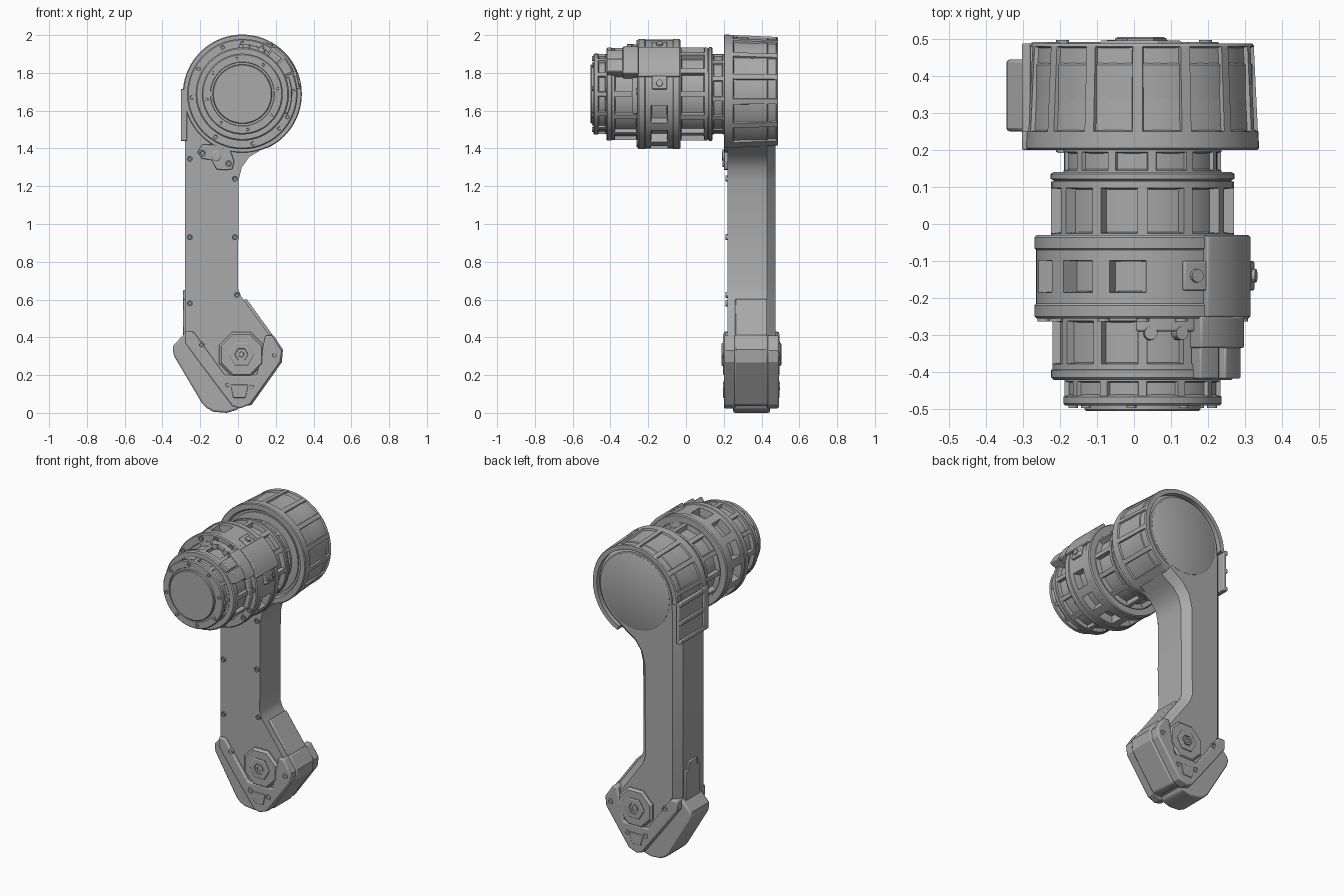
import bpy, bmesh
from math import radians, sin, cos, tau
from mathutils import Vector

if "Cube" in bpy.data.objects:
    bpy.data.objects.remove(bpy.data.objects["Cube"])

grey = bpy.data.materials.new("plain_grey")
grey.use_nodes = True
grey.diffuse_color = (0.4, 0.4, 0.4, 1)
grey.node_tree.nodes["Principled BSDF"].inputs["Base Color"].default_value = (0.4, 0.4, 0.4, 1)

HUB = (0.023, 1.688)     # motor axis, x and z
PIVOT = (0.018, 0.31)    # lower joint axis


def finish(name, bm, bevel=0):
    bmesh.ops.recalc_face_normals(bm, faces=bm.faces)
    for f in bm.faces:
        f.smooth = True
    mesh = bpy.data.meshes.new(name)
    bm.to_mesh(mesh)
    bm.free()
    mesh.set_sharp_from_angle(angle=radians(28))
    mesh.materials.append(grey)
    ob = bpy.data.objects.new(name, mesh)
    bpy.context.collection.objects.link(ob)
    if bevel:
        mod = ob.modifiers.new("soft_edge", "BEVEL")
        mod.width, mod.segments, mod.limit_method = bevel, 2, "ANGLE"
        mod.angle_limit = radians(40)
    return ob


def spin(name, profile, centre=HUB, segs=64, start=0, sweep=360, closed=False,
         pocket=None, depth=0.02, bevel=0):
    """Turn a (radius, y) profile about a y axis; pocket(i, j) sinks faces."""
    bm = bmesh.new()
    full = sweep == 360
    rings = []
    for i in range(segs if full else segs + 1):
        a = radians(start + sweep * i / segs)
        rings.append([bm.verts.new((centre[0] + r * cos(a), y, centre[1] + r * sin(a)))
                      for r, y in profile])
    n = len(profile)
    sunk = []
    for i in range(segs):
        p, q = rings[i], rings[(i + 1) % len(rings)]
        for j in range(n if closed else n - 1):
            k = (j + 1) % n
            f = bm.faces.new((p[j], p[k], q[k], q[j]))
            if pocket and pocket(i, j):
                sunk.append(f)
    if not full:
        bm.faces.new(rings[0])
        bm.faces.new(rings[-1])
    elif not closed:
        for j in (0, n - 1):
            bm.faces.new([r[j] for r in rings])
    bmesh.ops.recalc_face_normals(bm, faces=bm.faces)
    if sunk:
        bmesh.ops.inset_region(bm, faces=sunk, thickness=0.004, depth=-depth)
    return finish(name, bm, bevel)


def prism(name, outline, y0, y1, chamfer=0, bevel=0.006):
    """Extrude an (x, z) outline along y, with an optional chamfered back."""
    bm = bmesh.new()
    front = [bm.verts.new((x, y0, z)) for x, z in outline]
    back = [bm.verts.new((x, y1 - chamfer, z)) for x, z in outline]
    bm.faces.new(front)
    cap = bm.faces.new(back)
    for i in range(len(front)):
        k = (i + 1) % len(front)
        bm.faces.new((front[i], front[k], back[k], back[i]))
    bmesh.ops.recalc_face_normals(bm, faces=bm.faces)
    if chamfer:
        bmesh.ops.inset_region(bm, faces=[cap], thickness=chamfer, depth=chamfer)
    return finish(name, bm, bevel)


def box(name, x0, x1, y0, y1, z0, z1, bevel=0.004):
    return prism(name, [(x0, z0), (x1, z0), (x1, z1), (x0, z1)], y0, y1, 0, bevel)


def arc_block(name, a0, a1, r0, r1, y0, y1):
    return spin(name, [(r0, y0), (r1, y0), (r1, y1), (r0, y1)], segs=12,
                start=a0, sweep=a1 - a0, closed=True, bevel=0.005)


def bolt(name, x, z, y, r=0.016, side=-1):
    """Round head with a sunk socket, facing front (-1) or back (1)."""
    t = y + side * 0.008
    spin(name, [(r, y - side * 0.01), (r, t), (r * 0.6, t), (r * 0.5, y)], (x, z), 12)


def radial_bolt(name, angle, radius, y):
    bm = bmesh.new()
    d = Vector((cos(radians(angle)), 0, sin(radians(angle))))
    m = d.to_track_quat("Z", "Y").to_matrix().to_4x4()
    m.translation = Vector((HUB[0], y, HUB[1])) + d * radius
    bmesh.ops.create_cone(bm, cap_ends=True, segments=12, radius1=0.02, radius2=0.018,
                          depth=0.03, matrix=m)
    finish(name, bm)


def on_circle(r, deg):
    return HUB[0] + r * cos(radians(deg)), HUB[1] + r * sin(radians(deg))


# Arm body: straight beam, round head and kinked lower end
head = [on_circle(0.298, 178 - 8 * i) for i in range(31)]
arm = [(-0.28, 0.43), (-0.28, 1.64)] + head + [
    (0.11, 1.385), (0.06, 1.355), (0.02, 1.30), (0.003, 1.23), (0, 0.66), (0.015, 0.62),
    (0.175, 0.40), (0.225, 0.33), (0.215, 0.27), (0.05, 0.045), (0, 0.035), (-0.2, 0.26)]
prism("arm_body", arm, 0.22, 0.475, chamfer=0.045, bevel=0)
spin("arm_back_disc", [(0.238, 0.46), (0.238, 0.476), (0.23, 0.48)])
for n, (x, z) in enumerate([(-0.255, 1.345), (-0.255, 0.93), (-0.255, 0.58),
                            (-0.017, 1.24), (-0.017, 0.93), (-0.006, 0.625)]):
    bolt(f"arm_bolt_{n}", x, z, 0.217)

# Tread around the head, with sunk pads between ribs
tread = [(0.28, 0.2), (0.31, 0.2), (0.315, 0.205), (0.313, 0.25), (0.302, 0.48),
         (0.297, 0.488), (0.27, 0.488)]
spin("head_tread", tread, segs=49, start=-65, sweep=245, closed=True, depth=0.011,
     pocket=lambda i, j: j == 3 and i > 1 and i % 5 != 1)
spin("head_front_rim", [(0.27, 0.24), (0.27, 0.212), (0.278, 0.2), (0.308, 0.2), (0.312, 0.24)],
     closed=True)
spin("head_inner_ring", [(0.255, 0.23), (0.255, 0.212), (0.235, 0.208)])

# Flat tread lip down the right flank
box("lip_plate", -0.292, -0.27, 0.2, 0.488, 1.44, 1.7)
box("lip_front_edge", -0.303, -0.28, 0.2, 0.25, 1.44, 1.715)
for n in range(3):
    z = 1.44 + 0.12 * n
    box(f"lip_rib_{n}", -0.303, -0.28, 0.24, 0.488, z, z + 0.026)

# Motor: neck, ribbed drum, windowed band, ribbed front drum, nose and cap
def ribs(row):
    return lambda i, j: j == row and i % 5 != 0

spin("motor_neck", [(0.213, 0.23), (0.213, 0.195), (0.213, 0.145), (0.213, 0.12)], segs=60,
     start=80, pocket=ribs(1), depth=0.01)
spin("motor_rear_flange", [(0.242, 0.14), (0.248, 0.135), (0.248, 0.122), (0.24, 0.118),
                           (0.24, 0.1)])
spin("motor_rear_drum", [(0.247, 0.115), (0.247, 0.097), (0.247, -0.025), (0.247, -0.05)],
     segs=60, start=87, pocket=ribs(1), depth=0.03)
spin("motor_band", [(0.27, -0.03), (0.286, -0.03), (0.292, -0.036), (0.292, -0.066),
                    (0.288, -0.07), (0.288, -0.098), (0.288, -0.185), (0.288, -0.215),
                    (0.292, -0.22), (0.292, -0.25), (0.286, -0.256), (0.25, -0.256)],
     segs=72, start=88, pocket=lambda i, j: j == 5 and i % 6 < 4 and i < 54, depth=0.05)
spin("motor_front_drum", [(0.244, -0.24), (0.244, -0.262), (0.244, -0.378), (0.244, -0.4)],
     segs=60, start=87, pocket=ribs(1), depth=0.022)
spin("motor_front_flange", [(0.24, -0.39), (0.247, -0.395), (0.247, -0.415), (0.24, -0.422)])
spin("motor_nose", [(0.211, -0.41), (0.211, -0.425), (0.211, -0.465), (0.214, -0.467),
                    (0.214, -0.485), (0.208, -0.491), (0.17, -0.491), (0.168, -0.487)],
     segs=60, start=87, pocket=ribs(1), depth=0.012)
spin("motor_cap", [(0.157, -0.48), (0.157, -0.501), (0.153, -0.505)])
for n in range(8):
    bolt(f"nose_bolt_{n}", *on_circle(0.19, 9 + 45 * n), -0.489, 0.013)
for n, a in enumerate([3, 67, 90, 113, 150, 184, 238, 282, 317, 333]):
    bolt(f"band_bolt_{n}", *on_circle(0.268, a), -0.255, 0.017)

# Clamp over the band and the connector in front of it
arc_block("band_clamp", 18, 55, 0.27, 0.308, -0.252, -0.032)
arc_block("clamp_upper_tab", 52, 68, 0.27, 0.3, -0.18, -0.1)
arc_block("clamp_lower_tab", 5, 20, 0.27, 0.304, -0.18, -0.1)
radial_bolt("clamp_upper_bolt", 61, 0.294, -0.14)
radial_bolt("clamp_lower_bolt", 11, 0.298, -0.14)
arc_block("connector_body", 22, 58, 0.21, 0.298, -0.335, -0.25)
arc_block("connector_front", 24, 40, 0.21, 0.292, -0.418, -0.33)
arc_block("connector_side", 42, 56, 0.21, 0.28, -0.418, -0.33)
arc_block("connector_plate", 57, 94, 0.23, 0.262, -0.29, -0.25)
arc_block("connector_lower_plate", -24, 20, 0.23, 0.262, -0.285, -0.25)
for n, a in enumerate((66, 85)):
    radial_bolt(f"connector_bolt_{n}", a, 0.25, -0.295)

# Small bracket below the motor
prism("cable_bracket", [(-0.19, 1.42), (-0.215, 1.38), (-0.19, 1.345), (-0.14, 1.34),
                        (-0.115, 1.29), (-0.07, 1.285), (-0.03, 1.29), (-0.02, 1.33),
                        (-0.05, 1.42)], 0.201, 0.23, bevel=0.004)
bolt("bracket_bolt_0", -0.188, 1.375, 0.2, 0.019)
bolt("bracket_bolt_1", -0.05, 1.32, 0.2, 0.019)
spin("bracket_knob", [(0.028, 0.21), (0.028, 0.194), (0.022, 0.19)], (-0.115, 1.36), 16)

# Foot: V shaped cheeks on both faces, with bosses, nuts and bolts
cheek = [(-0.28, 0.43), (-0.235, 0.43), (-0.07, 0.2), (0.1, 0.2), (0.145, 0.41), (0.18, 0.41),
         (0.232, 0.33), (0.225, 0.27), (0.065, 0.045), (0.01, 0.024), (-0.03, 0.035),
         (-0.2, 0.26), (-0.28, 0.37)]
for label, side, y0, y1, face in (("front", -1, 0.2, 0.262, 0.2), ("back", 1, 0.428, 0.492, 0.492)):
    prism(f"foot_{label}_cheek", cheek, y0, y1, bevel=0.008)
    out = face + side * 0.004
    spin(f"foot_{label}_boss", [(0.128, face - side * 0.05), (0.128, face - side * 0.01),
                                (0.115, out), (0.1, out)], PIVOT, 8, 22.5)
    tip = out + side * 0.009
    spin(f"foot_{label}_nut", [(0.07, face), (0.07, tip - side * 0.004), (0.063, tip),
                               (0.036, tip), (0.034, tip - side * 0.006)], PIVOT, 6)
    spin(f"foot_{label}_pin", [(0.026, face), (0.026, tip), (0.014, tip),
                               (0.012, tip - side * 0.008)], PIVOT, 16)
    for n, (x, z) in enumerate([(-0.193, 0.36), (0.193, 0.305), (-0.055, 0.148), (0.073, 0.138)]):
        bolt(f"foot_{label}_bolt_{n}", x, z, face - side * 0.003, 0.018, side)
    prism(f"foot_{label}_tag", [(-0.04, 0.15), (0.055, 0.15), (0.04, 0.08), (-0.025, 0.08)],
          *sorted((face - side * 0.01, face + side * 0.004)), bevel=0.003)

# Heel guard, side tongue and the panels along the left edge
guard = [(-0.275, 0.43), (-0.343, 0.355), (-0.345, 0.33), (-0.338, 0.3), (-0.19, 0.05),
         (-0.165, 0.025), (-0.13, 0.006), (-0.06, 0), (0, 0.018), (0.02, 0.05), (-0.18, 0.3)]
prism("heel_guard", guard, 0.25, 0.445, bevel=0.01)
box("heel_tongue", -0.292, -0.27, 0.27, 0.42, 0.38, 0.6)
box("heel_tongue_tip", -0.292, -0.27, 0.3, 0.39, 0.59, 0.65)
prism("slope_strip", [(0.03, 0.595), (0.044, 0.605), (0.185, 0.41), (0.14, 0.41)], 0.26, 0.43)
prism("toe_panel", [(0.15, 0.41), (0.185, 0.415), (0.238, 0.335), (0.232, 0.268), (0.072, 0.042),
                    (0.03, 0.035), (0.08, 0.3)], 0.256, 0.434, bevel=0.01)
